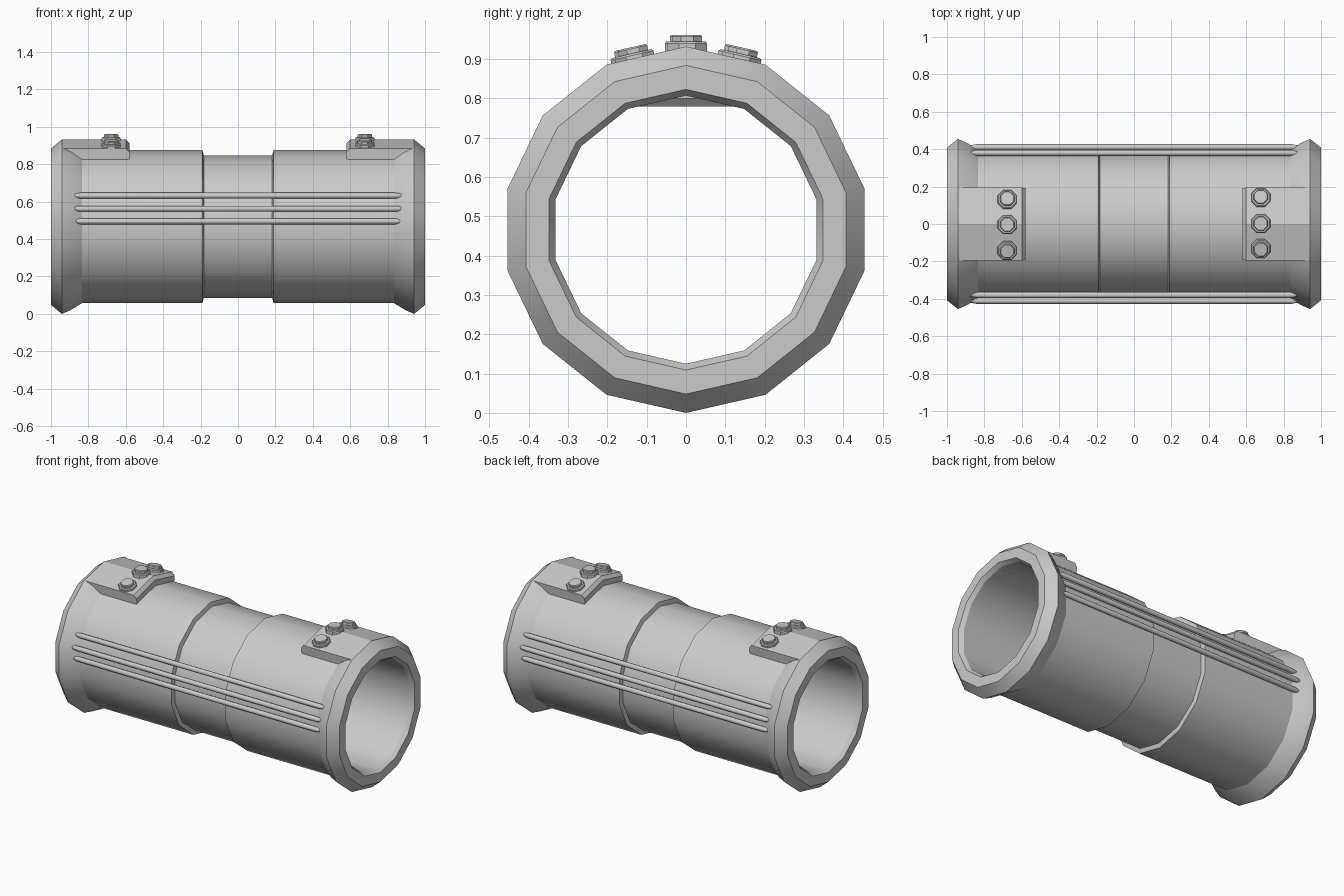
import bpy, bmesh, math
from mathutils import Matrix, Vector

if "Cube" in bpy.data.objects:
    bpy.data.objects.remove(bpy.data.objects["Cube"])

CZ = 0.466          # height of the tube axis
SIDES = 14


def finish(name, bm, angle=30):
    bmesh.ops.recalc_face_normals(bm, faces=bm.faces)
    me = bpy.data.meshes.new(name)
    bm.to_mesh(me)
    bm.free()
    ob = bpy.data.objects.new(name, me)
    bpy.context.collection.objects.link(ob)
    bpy.ops.object.select_all(action='DESELECT')
    ob.select_set(True)
    bpy.context.view_layer.objects.active = ob
    bpy.ops.object.shade_smooth_by_angle(angle=math.radians(angle))
    return ob


def loft(bm, rings, closed=False):
    """Bridge equal-length point rings; cap the ends unless closed."""
    rows = [[bm.verts.new(p) for p in r] for r in rings]
    n = len(rows[0])
    for i in range(len(rows) if closed else len(rows) - 1):
        a, b = rows[i], rows[(i + 1) % len(rows)]
        for j in range(n):
            k = (j + 1) % n
            bm.faces.new((a[j], a[k], b[k], b[j]))
    if not closed:
        bm.faces.new(rows[0])
        bm.faces.new(rows[-1])


def x_ring(x, r, n, y=0.0, z=CZ):
    return [(x, y + r * math.sin(2 * math.pi * i / n), z + r * math.cos(2 * math.pi * i / n))
            for i in range(n)]


# hollow tube with flared flanges and a recessed waist
half = [(0.183, 0.382), (0.19, 0.409), (0.835, 0.409), (0.895, 0.446), (0.942, 0.466),
        (1.0, 0.418), (1.0, 0.357), (0.975, 0.341)]
profile = half + [(-x, r) for x, r in reversed(half)]
bm = bmesh.new()
loft(bm, [x_ring(x, r, SIDES) for x, r in profile], closed=True)
finish("tube_body", bm)

# clamp pads on top of each end
section = [(-0.185, 0.80), (-0.195, 0.884), (0, 0.931), (0.195, 0.884), (0.185, 0.80)]
for side, s in (("left", -1), ("right", 1)):
    bm = bmesh.new()
    loft(bm, [[(s * 0.942, y, z) for y, z in section],
              [(s * 0.598, y, z) for y, z in section],
              [(s * 0.58, y * 0.98, z - 0.02) for y, z in section]])
    finish(side + "_pad", bm, 20)

    # bolts standing on the pad facets: washer plus head
    for i, y in enumerate((0.14, 0.003, -0.13)):
        y *= s
        tilt = 0 if abs(y) < 0.05 else -math.copysign(math.pi / SIDES, y)
        base = Vector((s * 0.678, y, 0.931 - abs(y) * 0.235))
        m = Matrix.Translation(base) @ Matrix.Rotation(tilt, 4, 'X')
        bm = bmesh.new()
        steps = [(-0.02, 0.055), (0.01, 0.055), (0.015, 0.05), (0.015, 0.041),
                 (0.027, 0.041), (0.031, 0.037)]
        loft(bm, [[m @ Vector((r * math.cos((j + .5) * math.pi / 4),
                               r * math.sin((j + .5) * math.pi / 4), h))
                   for j in range(8)] for h, r in steps])
        finish(f"{side}_bolt_{i + 1}", bm, 20)

# three thin pipes along each flank, tapering into the flanges
for side, s in (("front", -1), ("back", 1)):
    for i, (y, z, end) in enumerate(((0.408, 0.495, 0.875), (0.411, 0.562, 0.885),
                                     (0.380, 0.632, 0.875))):
        bm = bmesh.new()
        loft(bm, [x_ring(-end, 0.010, 8, s * (y - 0.002), z),
                  x_ring(-0.84, 0.016, 8, s * y, z),
                  x_ring(0.84, 0.016, 8, s * y, z),
                  x_ring(end, 0.010, 8, s * (y - 0.002), z)])
        finish(f"{side}_pipe_{i + 1}", bm, 50)
